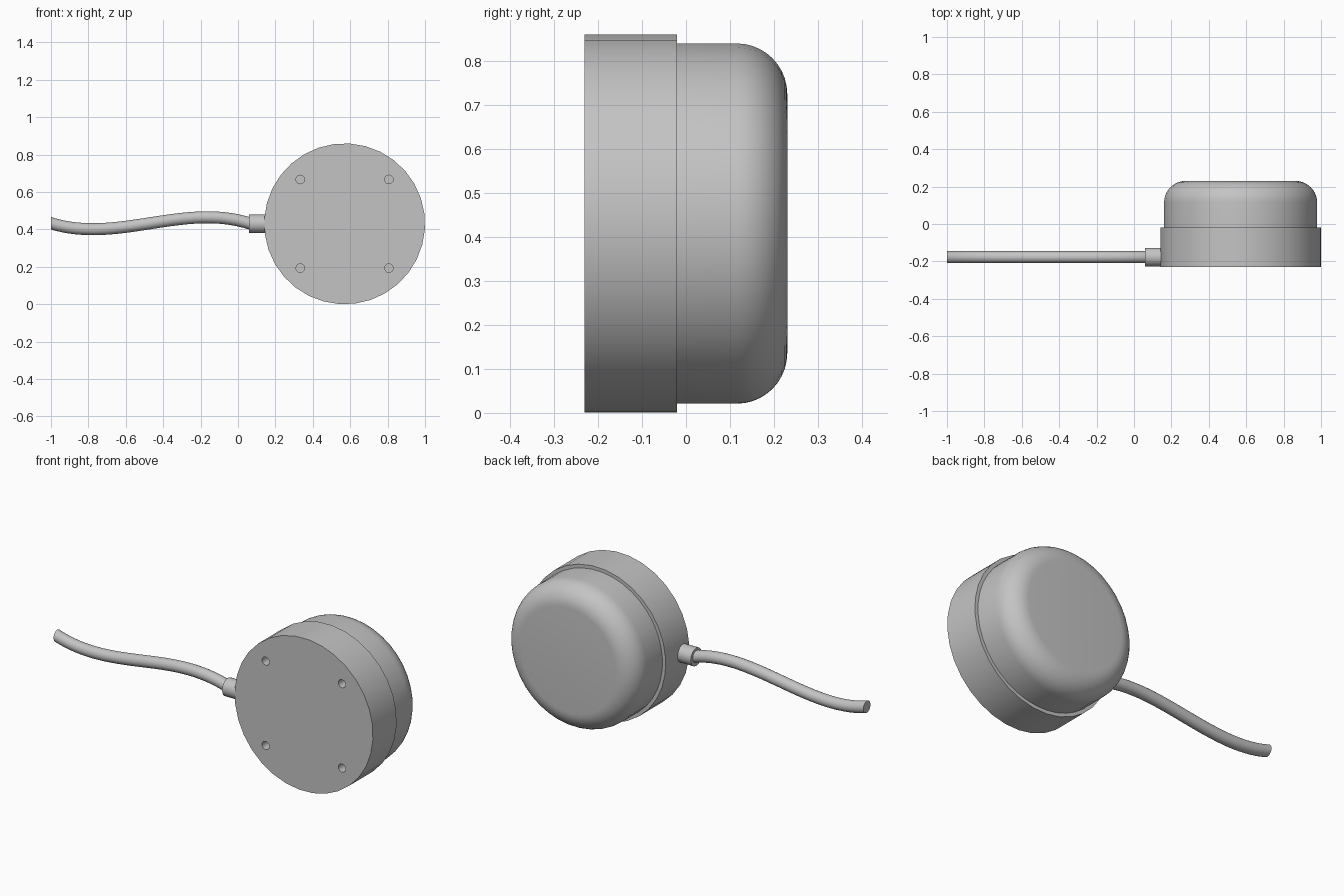
import bpy, bmesh
from math import sin, cos, pi, radians, hypot
from mathutils import Vector

if "Cube" in bpy.data.objects:
    bpy.data.objects.remove(bpy.data.objects["Cube"], do_unlink=True)

grey = bpy.data.materials.new("neutral grey")
grey.use_nodes = True
grey.diffuse_color = (0.55, 0.55, 0.55, 1)
grey.node_tree.nodes["Principled BSDF"].inputs["Base Color"].default_value = grey.diffuse_color

CX, CZ = 0.57, 0.43      # axis of the round housing
CABLE_Y = -0.177


def add_rings(bm, rings):
    """Skin a list of point rings into a closed, capped tube."""
    loops = [[bm.verts.new(p) for p in ring] for ring in rings]
    n = len(loops[0])
    for a, b in zip(loops, loops[1:]):
        for i in range(n):
            j = (i + 1) % n
            bm.faces.new((a[i], a[j], b[j], b[i]))
    bm.faces.new(loops[0])
    bm.faces.new(loops[-1])


def make_object(name, bm, angle=35):
    bmesh.ops.recalc_face_normals(bm, faces=bm.faces)
    mesh = bpy.data.meshes.new(name)
    bm.to_mesh(mesh)
    bm.free()
    mesh.materials.append(grey)
    obj = bpy.data.objects.new(name, mesh)
    bpy.context.collection.objects.link(obj)
    smooth(obj, angle)
    return obj


def smooth(obj, angle=35):
    bpy.ops.object.select_all(action='DESELECT')
    obj.select_set(True)
    bpy.context.view_layer.objects.active = obj
    bpy.ops.object.shade_smooth_by_angle(angle=radians(angle))


def y_rings(profile, cx, cz, sides, phase=0.0):
    """Rings around a y-axis from (radius, y) pairs."""
    turns = [2 * pi * i / sides + phase for i in range(sides)]
    return [[(cx + r * cos(t), y, cz + r * sin(t)) for t in turns] for r, y in profile]


def x_ring(x, z, ry, rz, sides=20):
    turns = [2 * pi * i / sides for i in range(sides)]
    return [(x, CABLE_Y + ry * cos(t), z + rz * sin(t)) for t in turns]


# Base drum
phase = radians(-3.8)
bm = bmesh.new()
add_rings(bm, y_rings([(0.43, -0.23), (0.43, -0.02)], CX, CZ, 32, phase))
base = make_object("base_drum", bm)

# Blind screw holes in the mounting face
bm = bmesh.new()
for sx in (-1, 1):
    for sz in (-1, 1):
        add_rings(bm, y_rings([(0.023, -0.3), (0.023, -0.17)],
                              CX + 0.237 * sx, CZ + 0.237 * sz, 16))
cutter = make_object("screw_hole_cutter", bm)
cutter.hide_render = True
cut = base.modifiers.new("screw_holes", 'BOOLEAN')
cut.operation = 'DIFFERENCE'
cut.solver = 'EXACT'
cut.object = cutter
bpy.context.view_layer.objects.active = base
bpy.ops.object.modifier_apply(modifier=cut.name)
bpy.data.objects.remove(cutter, do_unlink=True)
smooth(base)

# Rounded cap
fillet, radius, top = 0.115, 0.41, 0.23
steps = 10
profile = [(radius, -0.03)]
for i in range(steps + 1):
    t = pi / 2 * i / steps
    profile.append((radius - fillet + fillet * cos(t), top - fillet + fillet * sin(t)))
bm = bmesh.new()
add_rings(bm, y_rings(profile, CX, CZ, 40, phase))
make_object("rounded_cap", bm)

# Cable collar
bm = bmesh.new()
add_rings(bm, [x_ring(x, CZ, 0.05, 0.05) for x in (0.06, 0.18)])
make_object("cable_collar", bm)

# Wavy cable with upright cut ends
start, end, wave, thick = -1.0, 0.06, 0.33, 0.032
rings = []
for i in range(33):
    t = i / 32
    z = 0.433 - wave * t * (1 - t) * (1 - 2 * t)
    slope = -wave * (1 - 6 * t + 6 * t * t) / (end - start)
    rings.append(x_ring(start + (end - start) * t, z, thick, thick * hypot(1, slope)))
rings.append(x_ring(end + 0.02, 0.427, thick, thick))
bm = bmesh.new()
add_rings(bm, rings)
make_object("cable", bm)
